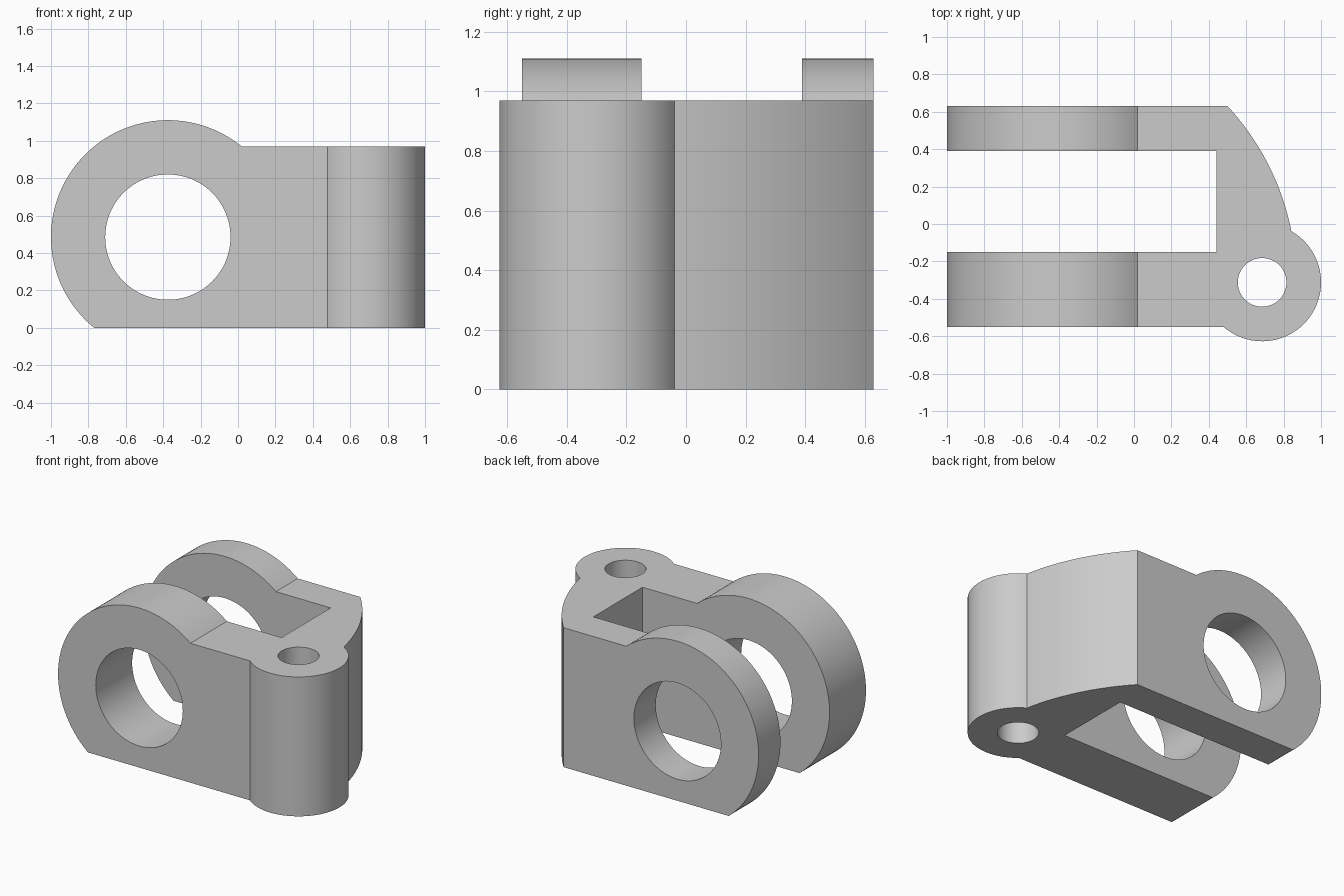
import bpy, bmesh
from math import radians, sin, cos, asin, atan2, sqrt, pi
from mathutils import Vector

cube = bpy.data.objects.get("Cube")
if cube:
    bpy.data.objects.remove(cube, do_unlink=True)

grey = bpy.data.materials.new("plain grey")
grey.use_nodes = True
colour = (0.6, 0.6, 0.6, 1)
grey.diffuse_color = colour
grey.node_tree.nodes["Principled BSDF"].inputs["Base Color"].default_value = colour


def arc(centre, radius, start, end, steps):
    """Points along an arc, angles in radians."""
    angles = [start + (end - start) * i / steps for i in range(steps + 1)]
    return [(centre[0] + radius * cos(a), centre[1] + radius * sin(a)) for a in angles]


def prism(name, outline, place, push):
    """Extrude a flat outline along the push vector."""
    bm = bmesh.new()
    face = bm.faces.new([bm.verts.new(place(u, v)) for u, v in outline])
    moved = bmesh.ops.extrude_face_region(bm, geom=[face])["geom"]
    verts = [g for g in moved if isinstance(g, bmesh.types.BMVert)]
    bmesh.ops.translate(bm, verts=verts, vec=Vector(push))
    bmesh.ops.recalc_face_normals(bm, faces=bm.faces)
    mesh = bpy.data.meshes.new(name)
    bm.to_mesh(mesh)
    bm.free()
    mesh.materials.append(grey)
    obj = bpy.data.objects.new(name, mesh)
    bpy.context.collection.objects.link(obj)
    return obj


def vertical(name, outline):
    return prism(name, outline, lambda x, y: (x, y, -0.2), (0, 0, 1.6))


def crosswise(name, outline):
    return prism(name, outline, lambda x, z: (x, -0.9, z), (0, 1.8, 0))


# Main dimensions
height = 0.97
eye, eye_radius, bore_radius = (-0.375, height / 2), 0.625, 0.335
boss, boss_radius, pin_radius = (0.685, -0.312), 0.315, 0.13
front, back = -0.55, 0.63
sweep, sweep_radius = (-0.52, boss[1]), 1.389

# Plan outline: two arms, bridge with swept back corner, round boss
boss_start = atan2(front - boss[1], -sqrt(boss_radius**2 - (front - boss[1])**2))
boss_end = atan2(-0.04 - boss[1], 0.84 - boss[0])
plan = [(-1.1, front)]
plan += arc(boss, boss_radius, boss_start, boss_end, 64)
plan += arc(sweep, sweep_radius, asin((-0.04 - sweep[1]) / sweep_radius),
            asin((back - sweep[1]) / sweep_radius), 24)[1:]
plan += [(-1.1, back), (-1.1, 0.39), (0.44, 0.39), (0.44, -0.15), (-1.1, -0.15)]
bracket = vertical("clevis_bracket", plan)

# Side outline: round eyes running into a straight block
half = asin(eye[1] / eye_radius)
side = arc(eye, eye_radius, half, pi + half, 96) + [(1.2, 0), (1.2, height)]
side_form = crosswise("side_form", side)
eye_bore = crosswise("eye_bore", arc(eye, bore_radius, 0, 2 * pi, 96)[:-1])
pin_bore = vertical("pin_bore", arc(boss, pin_radius, 0, 2 * pi, 64)[:-1])

# Shape the bracket, then drop the helpers
bpy.context.view_layer.objects.active = bracket
for helper, operation in ((side_form, "INTERSECT"), (eye_bore, "DIFFERENCE"),
                          (pin_bore, "DIFFERENCE")):
    helper.hide_render = True
    mod = bracket.modifiers.new(helper.name, "BOOLEAN")
    mod.operation, mod.solver, mod.object = operation, "EXACT", helper
    bpy.ops.object.modifier_apply(modifier=mod.name)
    bpy.data.objects.remove(helper, do_unlink=True)

bpy.ops.object.select_all(action="DESELECT")
bracket.select_set(True)
bpy.ops.object.shade_smooth_by_angle(angle=radians(20))
